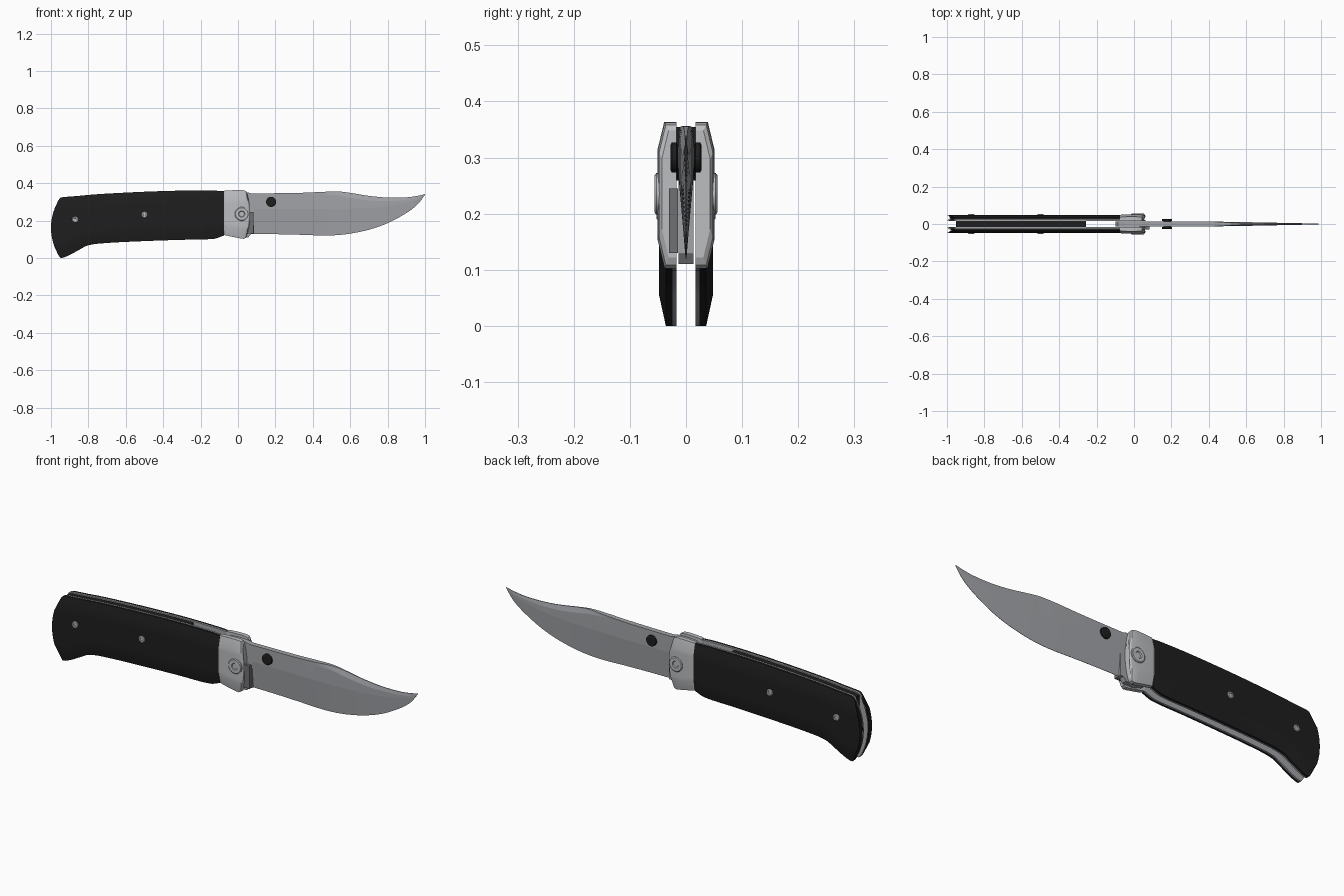
import bpy, bmesh, math
from mathutils import Vector

if "Cube" in bpy.data.objects:
    bpy.data.objects.remove(bpy.data.objects["Cube"])


def material(name, c):
    m = bpy.data.materials.new(name)
    m.diffuse_color = (*c, 1)
    m.use_nodes = True
    m.node_tree.nodes["Principled BSDF"].inputs["Base Color"].default_value = m.diffuse_color
    return m


BLACK = material("black", (0.013, 0.013, 0.014))
STEEL = material("steel", (0.36, 0.37, 0.39))
BRIGHT = material("bright_steel", (0.5, 0.51, 0.53))


def loft(name, rings, mat, mirror=False, angle=20):
    """Skin a list of closed rings, cap both ends, optionally mirror in y."""
    bm = bmesh.new()
    rows = [[bm.verts.new(p) for p in r] for r in rings]
    n = len(rows[0])
    for a, b in zip(rows, rows[1:]):
        for i in range(n):
            j = (i + 1) % n
            bm.faces.new((a[i], a[j], b[j], b[i]))
    bm.faces.new(rows[0])
    bm.faces.new(rows[-1])
    bmesh.ops.recalc_face_normals(bm, faces=bm.faces)
    me = bpy.data.meshes.new(name)
    bm.to_mesh(me)
    bm.free()
    ob = bpy.data.objects.new(name, me)
    bpy.context.collection.objects.link(ob)
    me.materials.append(mat)
    bpy.ops.object.select_all(action='DESELECT')
    ob.select_set(True)
    bpy.context.view_layer.objects.active = ob
    bpy.ops.object.shade_smooth_by_angle(angle=math.radians(angle))
    if mirror:
        m = ob.modifiers.new("mirror", 'MIRROR')
        m.use_axis = (False, True, False)
    return ob


def spline(keys, n=4):
    """Smooth interpolation of station values, linear in x."""
    out = []
    for i in range(len(keys) - 1):
        p1, p2 = Vector(keys[i]), Vector(keys[i + 1])
        h = p2[0] - p1[0]

        def slope(k):
            a, b = Vector(keys[max(k - 1, 0)]), Vector(keys[min(k + 1, len(keys) - 1)])
            return (b - a) / (b[0] - a[0])
        m1, m2 = slope(i) * h, slope(i + 1) * h
        for s in range(n):
            t = s / n
            p = ((2*t**3 - 3*t**2 + 1) * p1 + (t**3 - 2*t**2 + t) * m1
                 + (3*t**2 - 2*t**3) * p2 + (t**3 - t**2) * m2)
            p[0] = p1[0] + h * t
            out.append(p)
    return out + [Vector(keys[-1])]


def slab_ring(x, zb, zt, y0, y1, y2, c, bow=0.0):
    """Plate section: flat inside at y0, chamfered outside from y1 to y2."""
    k = 8
    inner = [(y0, zb + (zt - zb) * i / k) for i in range(k + 1)]
    outer = [(y2, zt - c - (zt - zb - 2 * c) * i / k) for i in range(k + 1)]
    pts = inner + [(y1, zt)] + outer + [(y1, zb)]
    ring = []
    for y, z in pts:
        v = (z - zb) / (zt - zb)
        ring.append((x + bow * 4 * v * (1 - v), y, z))
    return ring


# handle outline stations: x, bottom, top
HANDLE = spline([(-.962, .018, .305), (-.948, 0, .322), (-.9, .016, .328),
                 (-.85, .043, .332), (-.8, .068, .337), (-.7, .08, .344),
                 (-.5, .09, .354), (-.3, .097, .36), (-.13, .102, .36),
                 (-.075, .12, .357)])


def butt(x):
    return -.038 * max(0, (-.8 - x) / .162)


loft("handle_scales", [slab_ring(x, b, t, .024, .036, .048, .055, butt(x))
                       for x, b, t in HANDLE], BLACK, True)
loft("liners", [slab_ring(x, b, t, .0165, .024, .024, 0, butt(x))
                for x, b, t in HANDLE], STEEL, True)

# bolsters: x, bottom, top, outer thickness
BOLSTER = [(-.075, .123, .359, .046), (-.068, .121, .36, .05), (-.03, .113, .362, .051),
           (.01, .105, .363, .051), (.03, .102, .362, .05), (.042, .108, .358, .048),
           (.048, .122, .348, .043)]
loft("bolsters", [slab_ring(x, b, t, .0165, y - .012, y, .05, .016 * max(0, x / .048))
                  for x, b, t, y in BOLSTER], BRIGHT, True)

# back spacer along the spine
loft("back_spacer", [[(x, -.0165, t - .06), (x, .0165, t - .06),
                      (x, .0165, t - .006), (x, -.0165, t - .006)]
                     for x, b, t in HANDLE if -.955 < x < -.23], BLACK)

# blade stations: x, edge, grind line, swedge line, spine, half thickness, spine half thickness
BLADE = spline([(.085, .128, .262, .335, .345, .013, .013),
                (.2, .127, .262, .335, .346, .013, .013),
                (.33, .124, .262, .336, .348, .013, .013),
                (.45, .12, .262, .338, .353, .0125, .0115),
                (.53, .122, .262, .335, .356, .011, .006),
                (.6, .13, .263, .322, .348, .010, .003),
                (.7, .151, .267, .308, .332, .008, .002),
                (.8, .186, .276, .304, .323, .006, .0018),
                (.9, .24, .294, .309, .324, .004, .0015),
                (.96, .286, .311, .319, .332, .0025, .001),
                (1.0, .338, .339, .340, .341, .0006, .0004)], 5)
loft("blade", [[(x, -.0008, e), (x, -h, g), (x, -h, w), (x, -s, t),
                (x, s, t), (x, h, w), (x, h, g), (x, .0008, e)]
               for x, e, g, w, t, h, s in BLADE], STEEL, angle=3)

# tang: rounded block around the pivot, running out to the blade root
TANG = [(-.1, .2, .3), (-.085, .16, .33), (-.05, .125, .348), (0, .11, .352),
        (.055, .11, .35), (.07, .128, .345), (.086, .128, .345)]
loft("blade_tang", [[(x, -.013, b), (x, .013, b), (x, .013, t), (x, -.013, t)]
                    for x, b, t in TANG], STEEL)

# lock tab at the front edge of one bolster
loft("lock_tab", [[(x, -.03, .13), (x, -.014, .13), (x, -.014, .245), (x, -.03, .245)]
                  for x in (.03, .084)], material("dark_steel", (.16, .16, .17)))


def lathe(name, x, z, profile, mat, n=28):
    rings = [[(x + r * math.cos(2 * math.pi * i / n), -y,
               z + r * math.sin(2 * math.pi * i / n)) for i in range(n)]
             for r, y in profile]
    return loft(name, rings, mat, True, 30)


# pivot, handle screws and thumb stud
lathe("pivot_screw", .02, .235, [(.037, .045), (.037, .053), (.033, .056),
                                 (.017, .056), (.014, .052)], BRIGHT)
for label, x, z in (("rear", -.87, .205), ("middle", -.5, .231)):
    lathe(label + "_screw", x, z, [(.017, .044), (.017, .050), (.014, .053),
                                   (.008, .053), (.007, .05)], BRIGHT, 20)
lathe("thumb_stud", .177, .3, [(.02, .005), (.02, .015), (.027, .017),
                               (.027, .025), (.022, .028)], BLACK)
